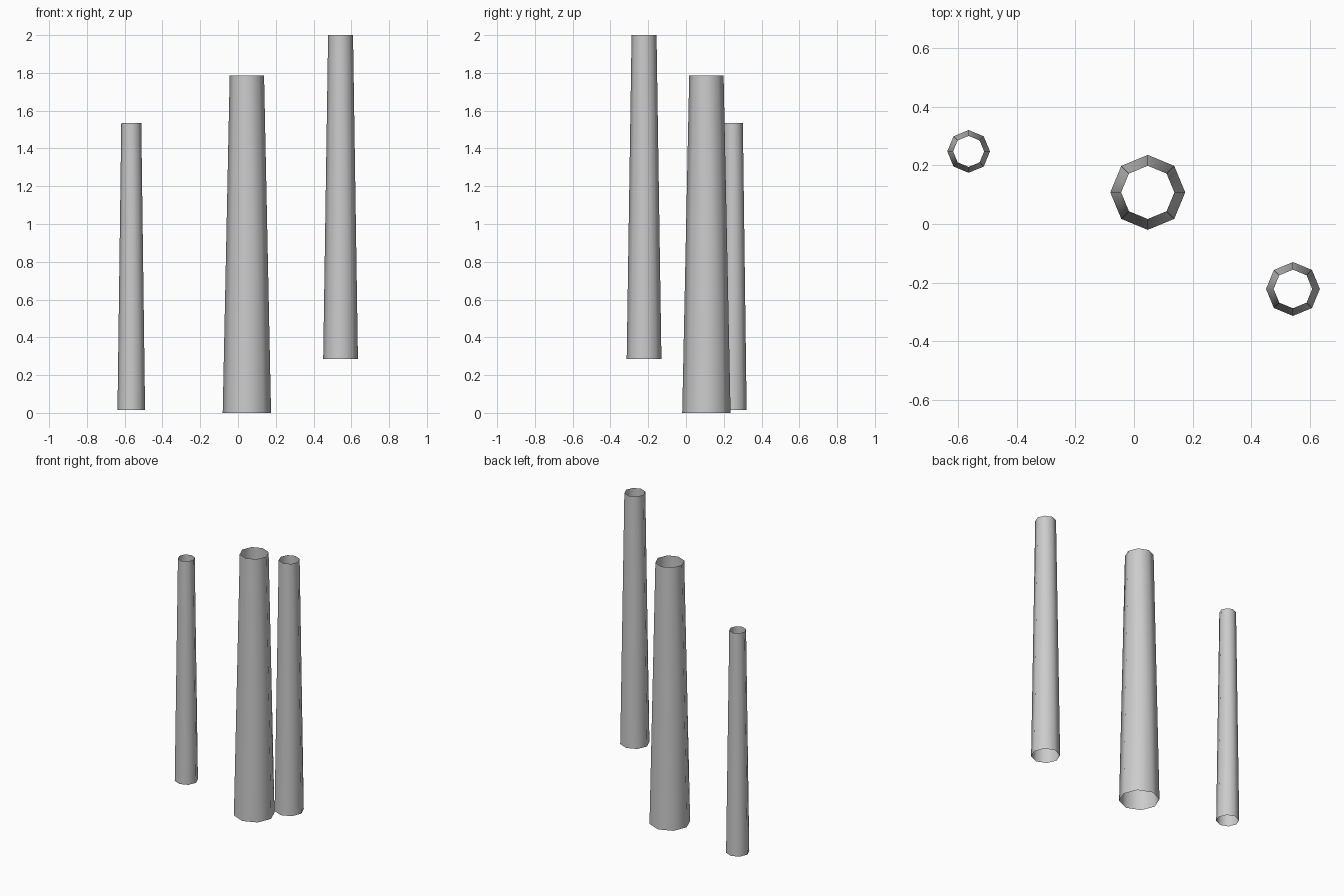
import bpy
import math

if "Cube" in bpy.data.objects:
    bpy.data.objects.remove(bpy.data.objects["Cube"])

# Single bark-grey material
grey = bpy.data.materials.new("plain grey")
grey.diffuse_color = (0.6, 0.6, 0.6, 1.0)
grey.use_nodes = True
grey.node_tree.nodes["Principled BSDF"].inputs["Base Color"].default_value = grey.diffuse_color


def tapered_tube(name, x, y, z0, z1, r_bottom, r_top):
    """Open-ended, eight-sided tapering trunk."""
    bpy.ops.mesh.primitive_cone_add(
        vertices=8, radius1=r_bottom, radius2=r_top, depth=z1 - z0,
        end_fill_type='NOTHING', location=(x, y, (z0 + z1) / 2))
    trunk = bpy.context.object
    trunk.name = name
    trunk.data.materials.append(grey)
    bpy.ops.object.shade_smooth_by_angle(angle=math.radians(60))
    return trunk


# Three trunks of different height and girth
tapered_tube("middle_trunk", 0.047, 0.108, 0.0, 1.785, 0.128, 0.091)
tapered_tube("right_trunk", 0.543, -0.222, 0.285, 2.0, 0.092, 0.066)
tapered_tube("left_trunk", -0.565, 0.248, 0.015, 1.535, 0.073, 0.053)
